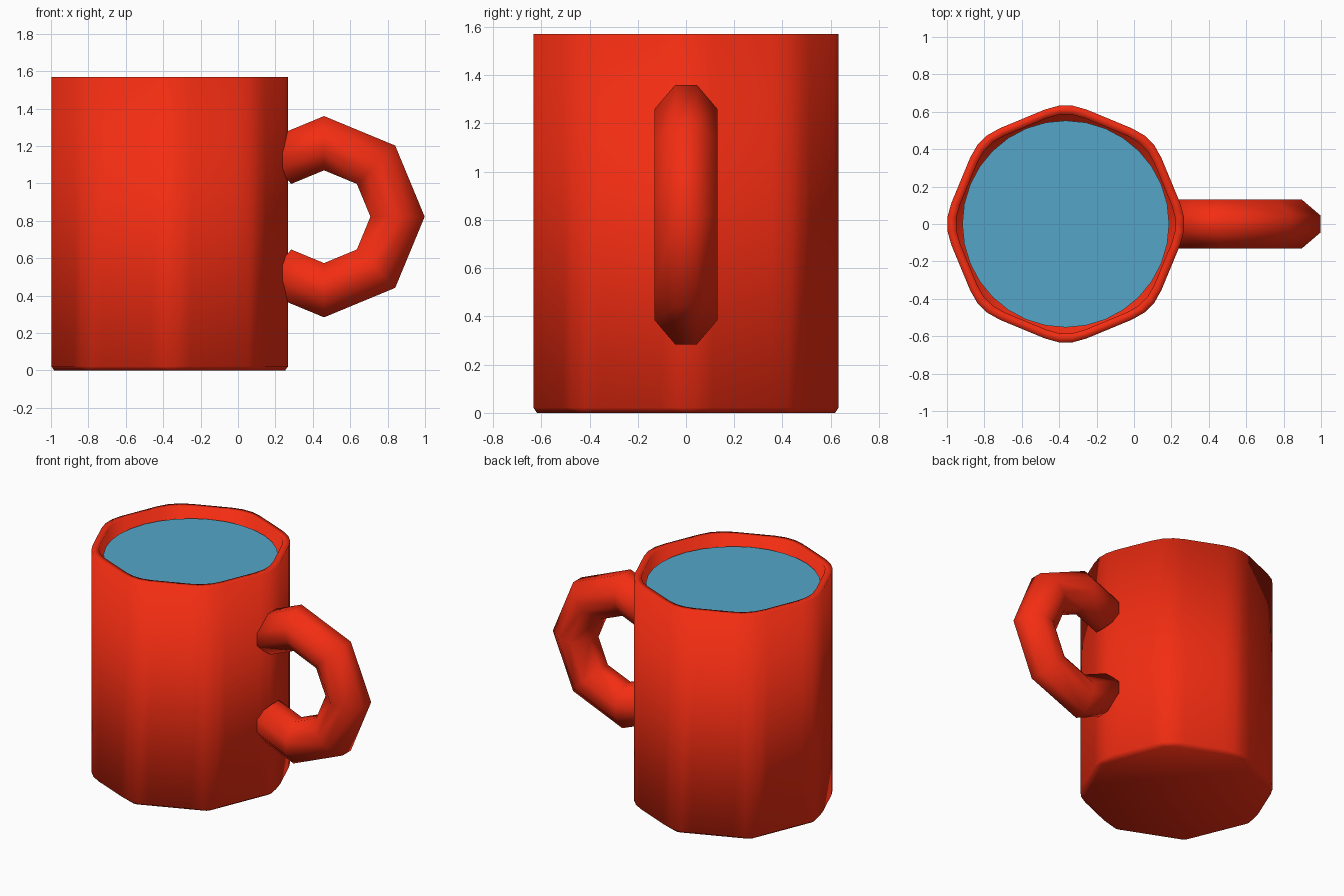
import bpy, bmesh
from math import sin, cos, pi
from mathutils import Vector

if "Cube" in bpy.data.objects:
    bpy.data.objects.remove(bpy.data.objects["Cube"])

CX = -0.365  # mug axis


def material(name, rgb):
    m = bpy.data.materials.new(name)
    m.diffuse_color = (*rgb, 1)
    m.use_nodes = True
    m.node_tree.nodes["Principled BSDF"].inputs["Base Color"].default_value = m.diffuse_color
    return m


def octagon(radius, cut, z):
    """Octagon outline with each corner rounded by three segments."""
    corners = [Vector((radius * cos(i * pi / 4), radius * sin(i * pi / 4), z)) for i in range(8)]
    pts = []
    for i, c in enumerate(corners):
        a = c + (corners[i - 1] - c).normalized() * cut
        b = c + (corners[(i + 1) % 8] - c).normalized() * cut
        for t in (0, 1 / 3, 2 / 3, 1):
            pts.append(a * (1 - t) ** 2 + c * 2 * t * (1 - t) + b * t * t + Vector((CX, 0, 0)))
    return pts


def loft(name, rings, mat):
    """Skin closed rings into a capped, smooth object."""
    bm = bmesh.new()
    loops = [[bm.verts.new(p) for p in r] for r in rings]
    n = len(loops[0])
    for a, b in zip(loops, loops[1:]):
        for i in range(n):
            j = (i + 1) % n
            bm.faces.new((a[i], a[j], b[j], b[i]))
    bm.faces.new(loops[0][::-1])
    bm.faces.new(loops[-1])
    bmesh.ops.recalc_face_normals(bm, faces=bm.faces)
    for f in bm.faces:
        f.smooth = True
    me = bpy.data.meshes.new(name)
    bm.to_mesh(me)
    bm.free()
    me.materials.append(mat)
    ob = bpy.data.objects.new(name, me)
    bpy.context.collection.objects.link(ob)
    return ob


red = material("red_glaze", (0.9, 0.026, 0.006))
blue = material("water_blue", (0.09, 0.38, 0.58))

# Mug body: chamfered foot, outer wall, rim, inner wall, inner floor
loft("mug_body", [
    octagon(0.622, 0.02, 0),
    octagon(0.658, 0.12, 0.022),
    octagon(0.658, 0.12, 1.57),
    octagon(0.608, 0.11, 1.57),
    octagon(0.608, 0.11, 0.08),
], red)

# Handle: coarse ring with an eight-sided section, its ends buried in the wall
section = [(0.145, 0.045), (0.045, 0.13), (-0.045, 0.13), (-0.145, 0.045),
           (-0.145, -0.045), (-0.045, -0.13), (0.045, -0.13), (0.145, -0.045)]
rings = []
for k in range(-2, 3):
    a = k * pi / 4
    rings.append([Vector((0.46 + (0.393 + r) * cos(a), y, 0.822 + (0.393 + r) * sin(a)))
                  for r, y in section])
for end, nxt in ((-3, 0), (3, -1)):
    a = end * pi / 4
    full = [Vector((0.46 + (0.393 + r) * cos(a), y, 0.822 + (0.393 + r) * sin(a)))
            for r, y in section]
    # stop each end just inside the wall at x = 0.22
    ring = [p.lerp(q, (p.x - 0.22) / (p.x - q.x)) if q.x < 0.22 else q
            for p, q in zip(rings[nxt], full)]
    rings.insert(0, ring) if end < 0 else rings.append(ring)
loft("handle", rings, red)

# Water surface just below the rim
bpy.ops.mesh.primitive_circle_add(vertices=32, radius=0.553, fill_type='NGON',
                                  location=(CX, 0, 1.5))
water = bpy.context.object
water.name = "water"
water.data.materials.append(blue)
